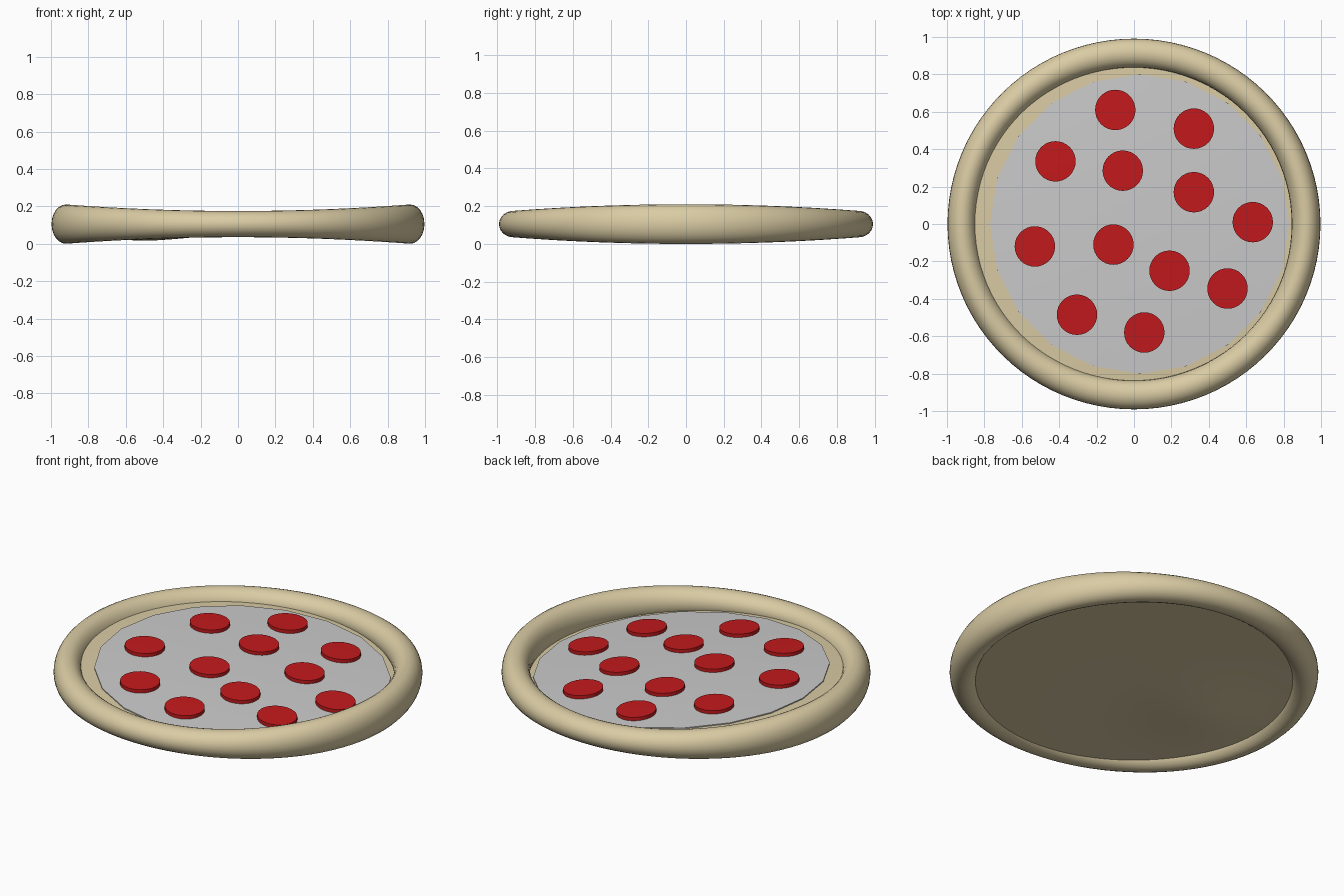
import bpy, bmesh
from math import sin, cos, pi, exp

if "Cube" in bpy.data.objects:
    bpy.data.objects.remove(bpy.data.objects["Cube"])


def material(name, rgb):
    m = bpy.data.materials.new(name)
    m.diffuse_color = (*rgb, 1)
    m.use_nodes = True
    m.node_tree.nodes["Principled BSDF"].inputs["Base Color"].default_value = m.diffuse_color
    return m


def cheese_z(x, y):
    # gently domed and tilted surface of the filling
    return 0.135 - 0.055 * x - 0.03 * (x * x + y * y)


def under_z(x, y):
    # underside, sagging a little on one side
    return 0.055 - 0.035 * exp(-((x + 0.5) ** 2 + y * y) / 0.1)


def finish(name, bm, mat):
    bmesh.ops.recalc_face_normals(bm, faces=bm.faces)
    me = bpy.data.meshes.new(name)
    bm.to_mesh(me)
    bm.free()
    ob = bpy.data.objects.new(name, me)
    bpy.context.collection.objects.link(ob)
    if mat:
        me.materials.append(mat)
    bpy.ops.object.select_all(action='DESELECT')
    ob.select_set(True)
    bpy.context.view_layer.objects.active = ob
    bpy.ops.object.shade_smooth_by_angle(angle=0.7)
    return ob


def disc(name, cx, cy, radius, sides, rings, top, bottom, mat=None):
    # closed slab whose two sides follow the given height functions
    bm = bmesh.new()
    outer = []
    for height in (top, bottom):
        prev = None
        mid = bm.verts.new((cx, cy, height(cx, cy)))
        for k in range(1, rings + 1):
            r = radius * k / rings
            ring = []
            for i in range(sides):
                a = 2 * pi * i / sides
                x, y = cx + r * cos(a), cy + r * sin(a)
                ring.append(bm.verts.new((x, y, height(x, y))))
            for i in range(sides):
                j = (i + 1) % sides
                if prev:
                    bm.faces.new((prev[i], ring[i], ring[j], prev[j]))
                else:
                    bm.faces.new((mid, ring[i], ring[j]))
            prev = ring
        outer.append(prev)
    for i in range(sides):
        j = (i + 1) % sides
        bm.faces.new((outer[0][i], outer[1][i], outer[1][j], outer[0][j]))
    return finish(name, bm, mat)


tan = material("crust_tan", (0.70, 0.60, 0.37))
red = material("topping_red", (0.55, 0.01, 0.012))

# crust: rounded ring, taller towards the left and right ends
bm = bmesh.new()
n, m = 96, 24
rings = []
for i in range(n):
    a = 2 * pi * i / n
    ca, sa = cos(a), sin(a)
    h = 0.07 + 0.035 * ca * ca
    ring = []
    for k in range(m):
        t = 2 * pi * k / m
        r = 0.917 + 0.003 * cos(2 * a) + 0.077 * cos(t)
        ring.append(bm.verts.new((r * ca, r * sa, 0.108 + h * sin(t))))
    rings.append(ring)
for i in range(n):
    p, q = rings[i], rings[(i + 1) % n]
    for k in range(m):
        l = (k + 1) % m
        bm.faces.new((p[k], q[k], q[l], p[l]))
finish("crust_rim", bm, tan)

# dough base and cheese layer
disc("dough_base", 0, 0, 0.865, 64, 12,
     lambda x, y: max(cheese_z(x, y) - 0.008, 0.062), under_z, tan)
disc("cheese", 0.03, 0, 0.80, 20, 8,
     cheese_z, lambda x, y: cheese_z(x, y) - 0.006)

# round toppings
spots = [(-0.10, 0.61), (0.32, 0.51), (-0.42, 0.335), (-0.06, 0.285),
         (0.32, 0.17), (0.635, 0.01), (-0.53, -0.12), (-0.11, -0.11),
         (0.19, -0.25), (0.50, -0.345), (-0.305, -0.485), (0.055, -0.58)]
for i, (x, y) in enumerate(spots):
    disc(f"topping_slice_{i + 1}", x, y, 0.108, 32, 4,
         lambda u, v: cheese_z(u, v) + 0.02,
         lambda u, v: cheese_z(u, v) - 0.004, red)

# rest the model on the ground
bpy.context.view_layer.update()
low = min(v.co.z for o in bpy.data.objects for v in o.data.vertices)
for o in bpy.data.objects:
    o.location.z -= low
